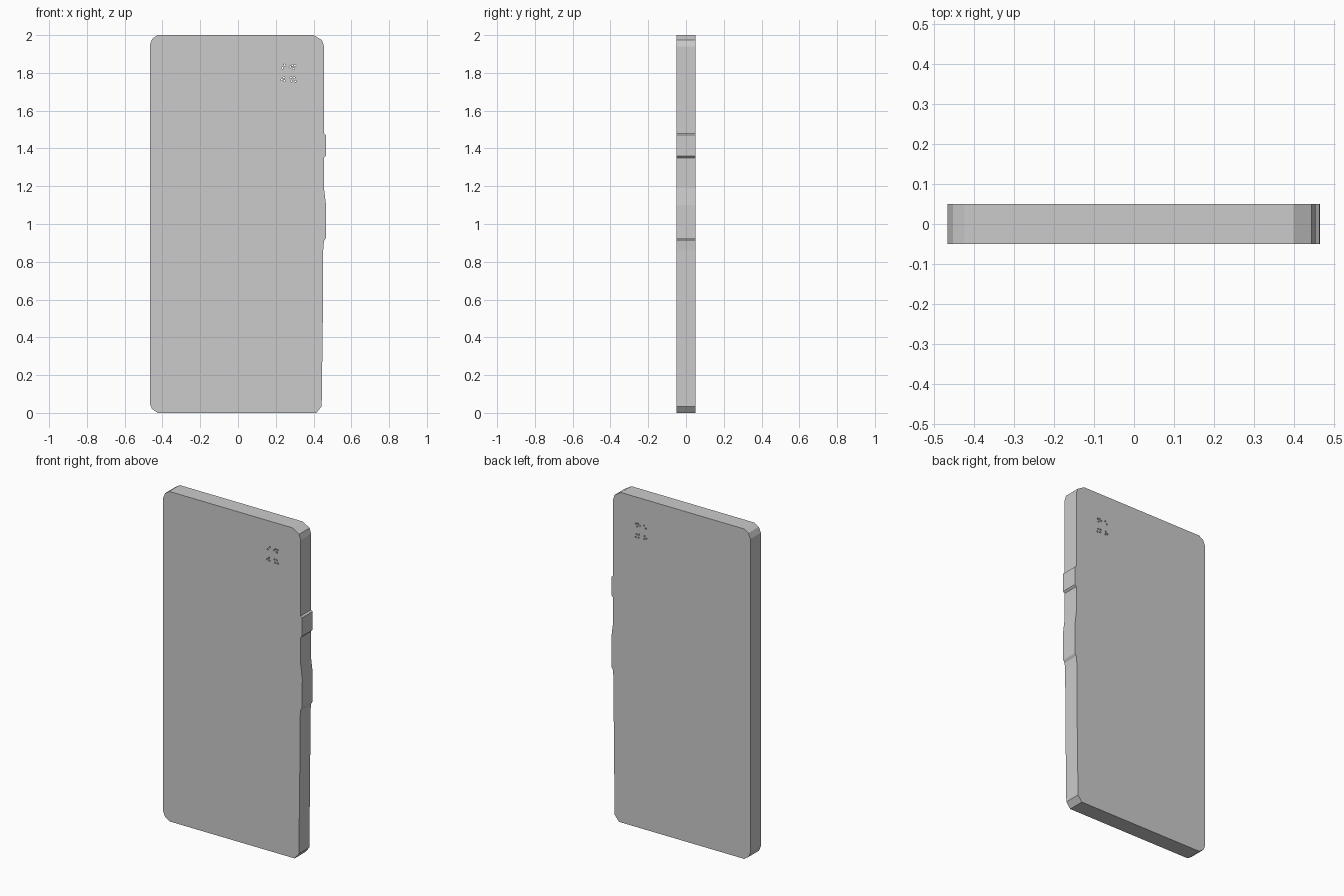
import bpy
import math

if "Cube" in bpy.data.objects:
    bpy.data.objects.remove(bpy.data.objects["Cube"])

HALF_DEPTH = 0.05

# Flat filled outline, stood upright and thickened evenly to front and back
curve = bpy.data.curves.new("slab_body", 'CURVE')
curve.dimensions = '2D'
curve.fill_mode = 'BOTH'
curve.extrude = HALF_DEPTH


def add_loop(points):
    """Add one closed straight-sided outline given as (x, z) points."""
    spline = curve.splines.new('POLY')
    spline.points.add(len(points) - 1)
    for p, (x, z) in zip(spline.points, points):
        p.co = (x, z, 0, 1)
    spline.use_cyclic_u = True


# Slab silhouette: clipped corners, two side buttons on the right edge
left = [(-0.425, 2.0), (-0.453, 1.982), (-0.467, 1.95),
        (-0.467, 0.05), (-0.455, 0.02), (-0.425, 0.0)]
right = [(0.415, 0.0), (0.443, 0.035), (0.449, 0.50), (0.451, 0.86),
         (0.455, 0.91), (0.465, 0.925), (0.466, 1.10),
         (0.455, 1.19), (0.455, 1.35), (0.465, 1.36),
         (0.465, 1.472), (0.455, 1.48), (0.455, 1.94),
         (0.445, 1.973), (0.40, 2.0)]
add_loop(left + right)

# Pinholes through the slab near the upper right corner, in four clusters
pinholes = [(0.235, 1.826), (0.247, 1.841),
            (0.232, 1.765), (0.246, 1.759), (0.243, 1.776),
            (0.276, 1.832), (0.288, 1.840), (0.301, 1.838), (0.294, 1.822),
            (0.284, 1.757), (0.302, 1.756), (0.280, 1.776), (0.297, 1.774)]
for i, (cx, cz) in enumerate(pinholes):
    turn = i * 0.7
    add_loop([(cx + 0.0055 * math.cos(turn + k * math.tau / 5),
               cz + 0.0055 * math.sin(turn + k * math.tau / 5)) for k in range(5)])

body = bpy.data.objects.new("slab_body", curve)
bpy.context.collection.objects.link(body)
body.rotation_euler = (math.pi / 2, 0, 0)

# Bake to a flat-shaded mesh
bpy.context.view_layer.objects.active = body
body.select_set(True)
bpy.ops.object.convert(target='MESH')
bpy.ops.object.transform_apply(location=False, rotation=True, scale=False)
bpy.ops.object.shade_flat()
